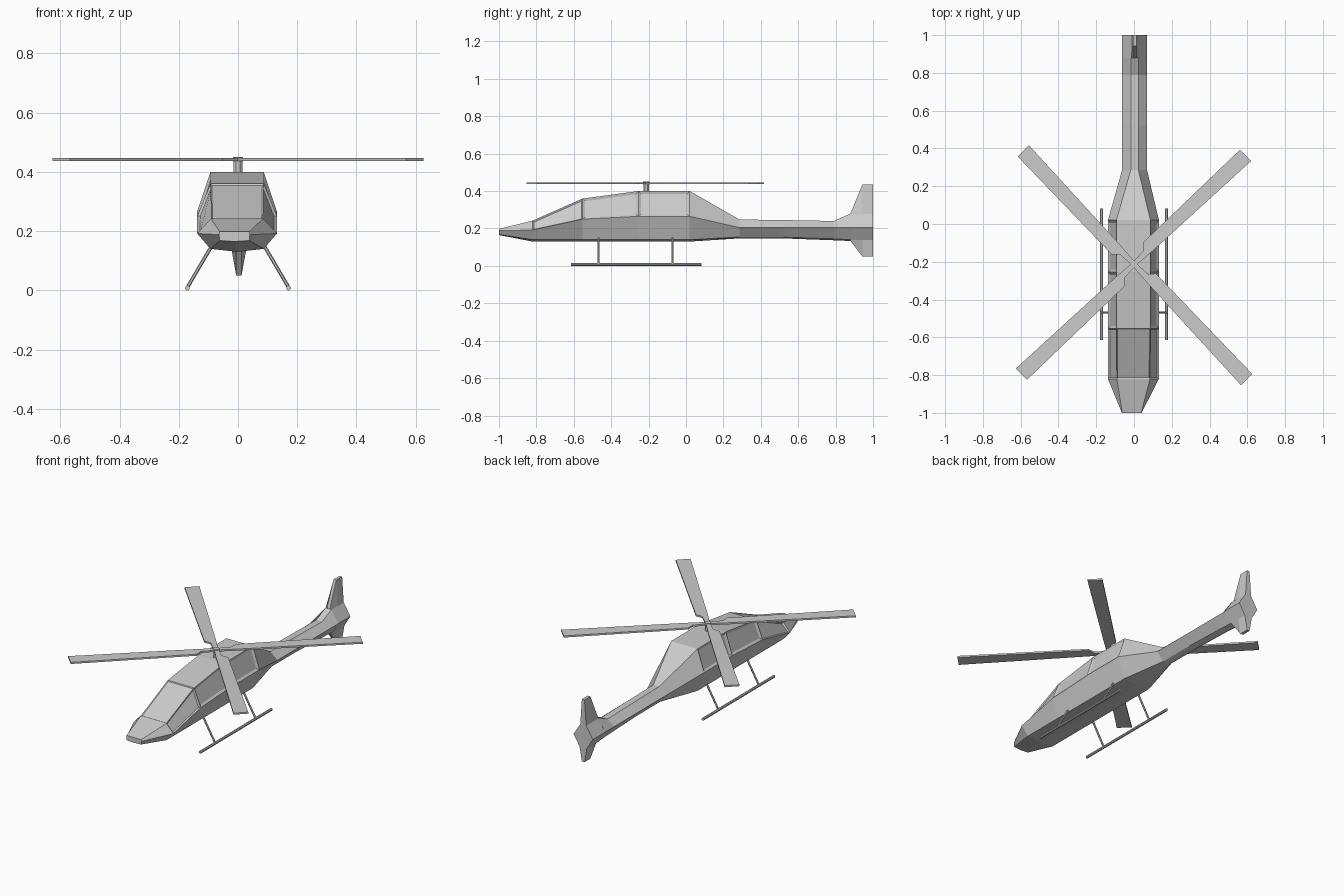
import bpy, bmesh, math
from mathutils import Vector

if "Cube" in bpy.data.objects:
    bpy.data.objects.remove(bpy.data.objects["Cube"])

grey = bpy.data.materials.new("light_grey")
grey.diffuse_color = (0.6, 0.6, 0.6, 1)
grey.use_nodes = True
grey.node_tree.nodes["Principled BSDF"].inputs["Base Color"].default_value = grey.diffuse_color


def make(name, bm):
    bmesh.ops.recalc_face_normals(bm, faces=bm.faces)
    me = bpy.data.meshes.new(name)
    bm.to_mesh(me)
    bm.free()
    me.materials.append(grey)
    ob = bpy.data.objects.new(name, me)
    bpy.context.collection.objects.link(ob)
    return ob


def loft(bm, rings):
    """Skin a list of point rings, cap both ends, return side faces per span."""
    vs = [[bm.verts.new(p) for p in r] for r in rings]
    n = len(vs[0])
    spans = [[bm.faces.new((a[i], a[(i + 1) % n], b[(i + 1) % n], b[i]))
              for i in range(n)] for a, b in zip(vs, vs[1:])]
    bm.faces.new(vs[0])
    bm.faces.new(vs[-1])
    return spans


def rod(name, p, q, r, sides=6):
    p, q = Vector(p), Vector(q)
    rot = (q - p).to_track_quat('Z', 'Y')
    bm = bmesh.new()
    ring = [Vector((r * math.cos(a), r * math.sin(a), 0))
            for a in ((i + 0.5) * math.tau / sides for i in range(sides))]
    loft(bm, [[e + rot @ v for v in ring] for e in (p, q)])
    return make(name, bm)


# Fuselage and tail boom: y, centre x, top (x,z), middle (x,z), bottom (x,z), keel z
stations = [
    (-1.00, -0.012, 0.050, 0.198, 0.052, 0.188, 0.050, 0.168, 0.165),
    (-0.82, -0.003, 0.088, 0.242, 0.135, 0.192, 0.090, 0.140, 0.130),
    (-0.553, -0.003, 0.090, 0.360, 0.135, 0.250, 0.090, 0.140, 0.130),
    (-0.255, -0.003, 0.090, 0.400, 0.135, 0.265, 0.090, 0.140, 0.130),
    (0.02, -0.003, 0.090, 0.400, 0.135, 0.265, 0.090, 0.140, 0.130),
    (0.286, 0.003, 0.020, 0.248, 0.066, 0.205, 0.025, 0.155, 0.147),
    (0.52, 0.003, 0.020, 0.245, 0.066, 0.205, 0.025, 0.154, 0.147),
    (0.79, 0.003, 0.020, 0.240, 0.066, 0.205, 0.025, 0.145, 0.137),
    (0.88, 0.003, 0.020, 0.280, 0.066, 0.205, 0.025, 0.140, 0.133),
]
bm = bmesh.new()
rings = []
for y, c, xt, zt, xm, zm, xb, zb, zk in stations:
    rings.append([(c - xt, y, zt), (c + xt, y, zt), (c + xm, y, zm), (c + xb, y, zb),
                  (c, y, zk), (c - xb, y, zb), (c - xm, y, zm)])
spans = loft(bm, rings)
# Recessed cockpit windows and windscreen
for s, t in ((1, 0.007), (2, 0.014), (3, 0.014)):
    bmesh.ops.recalc_face_normals(bm, faces=bm.faces)
    bmesh.ops.inset_individual(bm, faces=[spans[s][1], spans[s][6]],
                               thickness=t, depth=-0.008, use_even_offset=True)
bmesh.ops.inset_individual(bm, faces=[spans[1][0]], thickness=0.005,
                           depth=-0.004, use_even_offset=True)
make("fuselage", bm)

# Tail fin: waisted section growing up and down out of the boom
bm = bmesh.new()
rings = []
for y, top, bot in ((0.88, 0.283, 0.133), (0.943, 0.435, 0.05), (1.0, 0.435, 0.05)):
    half = [(0.009, top), (0.020, 0.278), (0.066, 0.205), (0.025, 0.138), (0.009, bot)]
    rings.append([(0.003 + x, y, z) for x, z in half] +
                 [(0.003 - x, y, z) for x, z in reversed(half)])
loft(bm, rings)
make("tail_fin", bm)

# Rotor mast and hub
HUB = Vector((0, -0.213, 0))
rod("rotor_mast", HUB + Vector((0, 0, 0.39)), HUB + Vector((0, 0, 0.44)), 0.016, 8)
rod("rotor_hub", HUB + Vector((0, 0, 0.434)), HUB + Vector((0, 0, 0.451)), 0.019, 8)

# Four rotor blades with stepped roots
for i, r in enumerate((0.825, 0.838, 0.833, 0.853)):
    a = math.radians(45 + 90 * i)
    outline = [(0, -0.012), (0.118, -0.02), (r, -0.052), (r, 0.032),
               (0.118, 0.047), (0.088, 0.016), (0, 0.012)]
    bm = bmesh.new()
    loft(bm, [[(HUB.x + u * math.cos(a) - v * math.sin(a),
                HUB.y + u * math.sin(a) + v * math.cos(a), z) for u, v in outline]
              for z in (0.437, 0.447)])
    make(f"rotor_blade_{i + 1}", bm)

# Landing skids
for side, s in (("left", -1), ("right", 1)):
    x = 0.171 * s
    rod(f"{side}_skid", (x, -0.615, 0.008), (x, 0.082, 0.008), 0.0085, 8)
    for part, y in (("front", -0.468), ("rear", -0.072)):
        rod(f"{side}_{part}_strut", (x, y, 0.01), (0.09 * s, y, 0.148), 0.006, 6)
